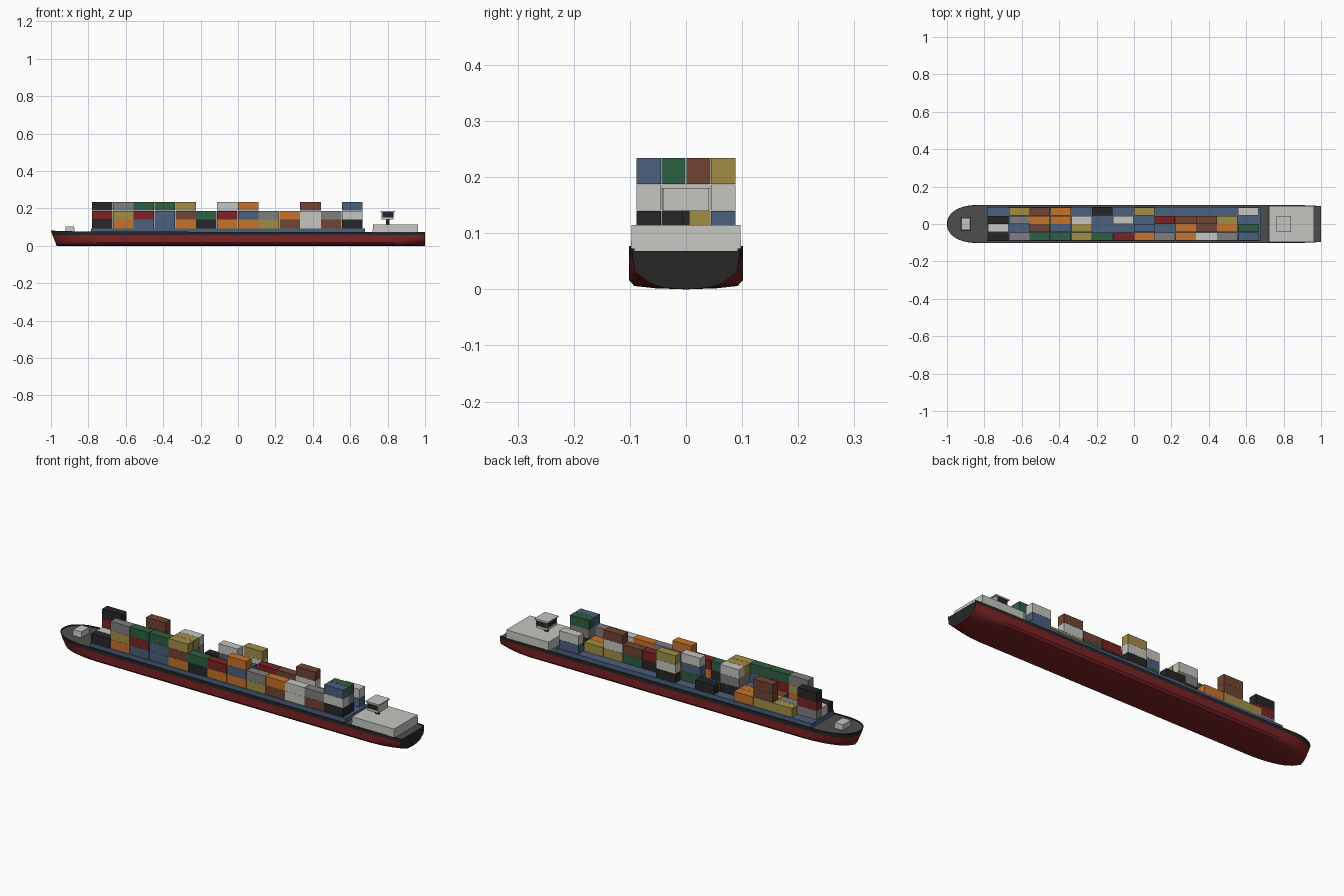
import bpy, bmesh, math

if "Cube" in bpy.data.objects:
    bpy.data.objects.remove(bpy.data.objects["Cube"])

def mat(name, r, g, b):
    m = bpy.data.materials.new(name)
    m.diffuse_color = (r, g, b, 1)
    m.use_nodes = True
    m.node_tree.nodes["Principled BSDF"].inputs["Base Color"].default_value = m.diffuse_color
    return m

BLACK = mat("black", 0.02, 0.02, 0.02)
RED = mat("red", 0.2, 0.016, 0.018)
DECK = mat("deck grey", 0.075, 0.075, 0.078)
BLUE = mat("blue", 0.07, 0.115, 0.21)
GREEN = mat("green", 0.027, 0.115, 0.055)
ORANGE = mat("orange", 0.56, 0.17, 0.025)
BROWN = mat("brown", 0.16, 0.058, 0.032)
YELLOW = mat("yellow", 0.36, 0.27, 0.06)
WHITE = mat("white", 0.56, 0.56, 0.53)
GREY = mat("grey", 0.21, 0.21, 0.215)

def add(name, bm, mats):
    bmesh.ops.recalc_face_normals(bm, faces=bm.faces)
    me = bpy.data.meshes.new(name)
    bm.to_mesh(me)
    bm.free()
    for m in mats:
        me.materials.append(m)
    ob = bpy.data.objects.new(name, me)
    bpy.context.collection.objects.link(ob)
    return ob

def box(name, x0, x1, y0, y1, z0, z1, m, taper=0.0):
    """Axis-aligned box, its top pulled in by taper."""
    bm = bmesh.new()
    bmesh.ops.create_cube(bm, size=1)
    for v in bm.verts:
        t = taper if v.co.z > 0 else 0
        v.co = (x1 - t if v.co.x > 0 else x0 + t,
                y1 - t if v.co.y > 0 else y0 + t,
                z1 if v.co.z > 0 else z0)
    return add(name, bm, [m])

# Hull: levels from keel to rail, then over the rail and down to the deck
# (midship half width, transom half width, height, bow start x, bow length)
LEVELS = [
    (0.000, 0.000, 0.000, -0.970, 0.26),
    (0.055, 0.040, 0.002, -0.970, 0.26),
    (0.092, 0.064, 0.006, -0.972, 0.25),
    (0.102, 0.080, 0.017, -0.976, 0.23),
    (0.102, 0.091, 0.032, -0.982, 0.21),
    (0.102, 0.095, 0.057, -0.992, 0.18),
    (0.102, 0.096, 0.073, -1.000, 0.17),
    (0.098, 0.092, 0.073, -0.996, 0.167),
    (0.098, 0.092, 0.068, -0.996, 0.167),
    (0.000, 0.000, 0.068, -0.996, 0.167),
]
BOW_N = 12
STERN_X = [0.82, 0.88, 0.93, 0.97, 1.0]

def hull_station(i):
    pts = []
    for k, (wm, ws, z, x0, ln) in enumerate(LEVELS):
        w = wm
        if i <= BOW_N:
            t = 1 - math.cos(i / BOW_N * math.pi / 2)
            x = x0 + ln * t
            w = wm * max(0, 1 - (1 - t) ** 2.2) ** (1 / 2.2)
        else:
            x = STERN_X[i - BOW_N - 1]
            s = (x - 0.82) / 0.18
            w = wm + (ws - wm) * s ** 2
        if k >= 6:                         # sheer rising to the bow
            z += 0.008 * max(0, (-0.72 - x) / 0.28)
        if k in (1, 2, 3):                 # stern bottom rounds up
            s = max(0, (x - 0.82) / 0.18)
            z += (0.001, 0.005, 0.006)[k - 1] * s ** 2
        pts.append((x, w, z))
    return pts

bm = bmesh.new()
stations = [hull_station(i) for i in range(BOW_N + 1 + len(STERN_X))]
for side in (1, -1):
    rows = [[bm.verts.new((x, side * y, z)) for x, y, z in s] for s in stations]
    for a, b in zip(rows, rows[1:]):
        for k in range(len(LEVELS) - 1):
            f = bm.faces.new((a[k], b[k], b[k + 1], a[k + 1]))
            f.material_index = 0 if k < 5 else (1 if k < 8 else 2)
            f.smooth = k < 6
    f = bm.faces.new(rows[-1])             # transom
    f.material_index = 1
bmesh.ops.remove_doubles(bm, verts=bm.verts, dist=0.00005)
bmesh.ops.dissolve_degenerate(bm, edges=bm.edges, dist=0.00005)
hull = add("hull", bm, [RED, BLACK, DECK])
bpy.context.view_layer.objects.active = hull
hull.select_set(True)
bpy.ops.object.shade_smooth_by_angle(angle=math.radians(40))

# Cargo hold cover and fore cabin
box("hold_cover", -0.785, 0.68, -0.092, 0.092, 0.066, 0.0935, BLUE)
box("fore_cabin", -0.925, -0.873, -0.035, 0.035, 0.066, 0.102, WHITE, 0.003)

# Containers: four rows of thirteen stacks, letters run bottom to top
COLOURS = dict(K=BLACK, R=RED, B=BLUE, G=GREEN, O=ORANGE,
               N=BROWN, Y=YELLOW, W=WHITE, A=GREY)
ROWS = [
    "K OYA BRG BBG ONY KG OR OBO YA NO WW NA KWB",
    "W - N B BAY - - OB - O N O KAG",
    "ARK A O O KAW - GBW - KR GN YWN Y -",
    "- Y YNN O - K - KWY - - - - BW",
]
DX, DY, DZ = 0.1113, 0.0445, 0.047
for r, row in enumerate(ROWS):
    for c, stack in enumerate(row.split()):
        for k, ch in enumerate(stack.replace("-", "")):
            x, y, z = -0.781 + c * DX, -0.089 + r * DY, 0.0935 + k * DZ
            box("container", x + 0.0008, x + DX - 0.0008, y + 0.0005,
                y + DY - 0.0005, z, z + DZ - 0.0005, COLOURS[ch])

# Aft accommodation
box("aft_deckhouse", 0.72, 0.963, -0.098, 0.098, 0.066, 0.115, WHITE, 0.001)

# Wheelhouse on its lifting column
box("wheelhouse_column", 0.79, 0.81, -0.006, 0.006, 0.114, 0.142, BLACK)
box("wheelhouse_base", 0.768, 0.832, -0.041, 0.041, 0.14, 0.152, WHITE)
box("wheelhouse_windows", 0.77, 0.83, -0.04, 0.04, 0.152, 0.18, BLACK)
box("wheelhouse_rear_wall", 0.829, 0.833, -0.038, 0.038, 0.15, 0.181, WHITE)
for sx in (0.768, 0.828):
    for sy in (-0.041, 0.037):
        box("window_post", sx, sx + 0.004, sy, sy + 0.004, 0.15, 0.181, WHITE)
box("wheelhouse_roof", 0.761, 0.839, -0.044, 0.044, 0.18, 0.187, WHITE)
